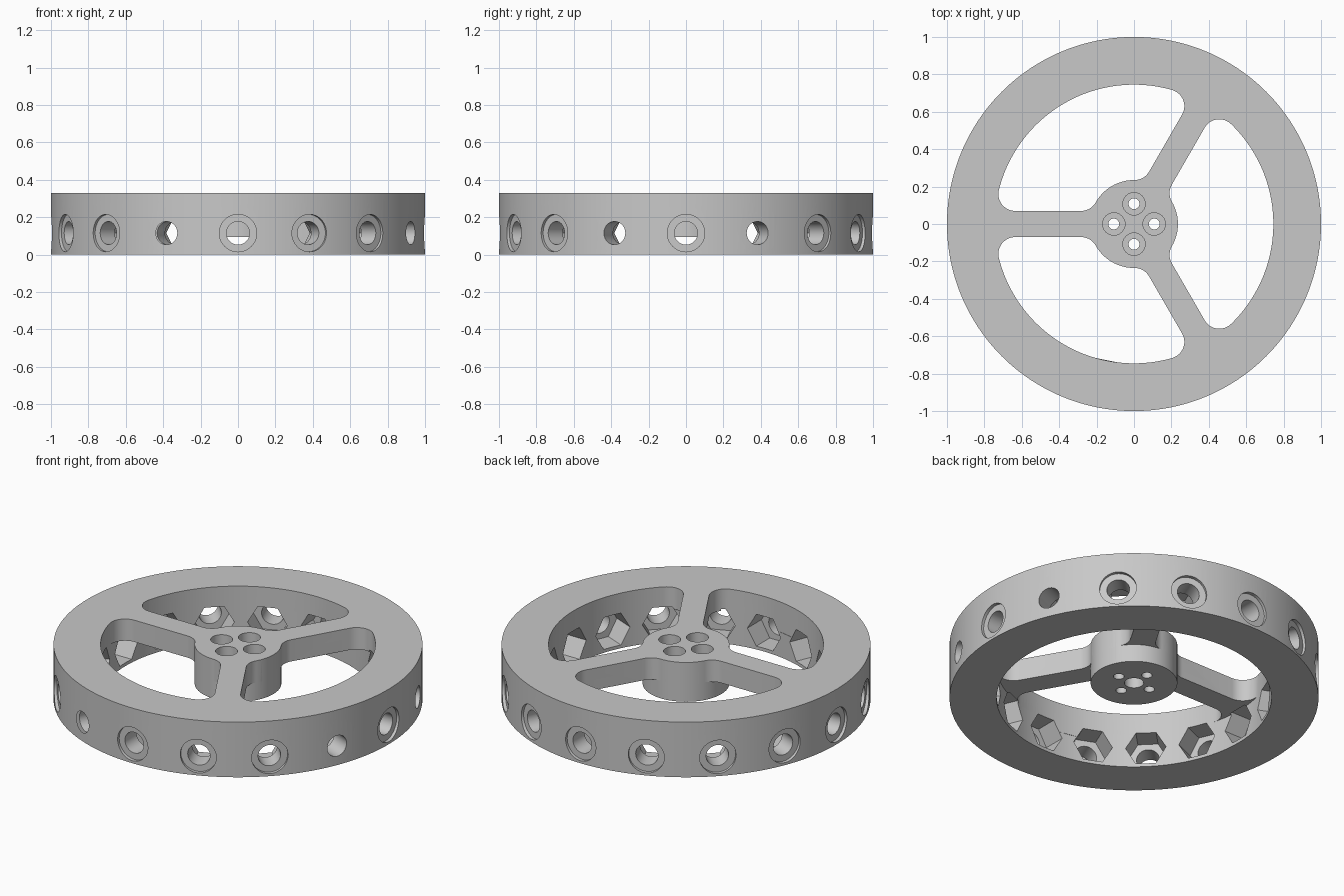
import bpy, bmesh, math
from math import cos, sin, pi, sqrt, atan2, radians
from mathutils import Matrix, Vector

if "Cube" in bpy.data.objects:
    bpy.data.objects.remove(bpy.data.objects["Cube"])

SEG = 192                 # facets of the big circles
STEP = 2 * pi / SEG
HUB_R, RIM_IN, SPOKE_HALF, FILLET = 0.235, 0.745, 0.07, 0.09
TOP, SPOKE_Z, HUB_Z, BOLT_Z = 0.33, 0.20, 0.095, 0.115

grey = bpy.data.materials.new("plain grey")
grey.diffuse_color = (0.58, 0.58, 0.58, 1)
grey.use_nodes = True
grey.node_tree.nodes["Principled BSDF"].inputs["Base Color"].default_value = grey.diffuse_color


def make_object(name, bm):
    bmesh.ops.recalc_face_normals(bm, faces=bm.faces)
    me = bpy.data.meshes.new(name)
    bm.to_mesh(me)
    bm.free()
    me.materials.append(grey)
    ob = bpy.data.objects.new(name, me)
    bpy.context.collection.objects.link(ob)
    return ob


def prism(bm, pts, z0, z1, mat=Matrix()):
    """Closed prism over a 2D outline, placed by a matrix."""
    lo = [bm.verts.new(mat @ Vector((x, y, z0))) for x, y in pts]
    hi = [bm.verts.new(mat @ Vector((x, y, z1))) for x, y in pts]
    bm.faces.new(lo[::-1])
    bm.faces.new(hi)
    n = len(pts)
    for i in range(n):
        j = (i + 1) % n
        bm.faces.new((lo[i], lo[j], hi[j], hi[i]))


def ngon(r, n, cx=0, cy=0):
    return [(cx + r * cos(2 * pi * i / n), cy + r * sin(2 * pi * i / n)) for i in range(n)]


def cut(body, bm, name):
    """Subtract a set of cutters from the body and discard them."""
    cutter = make_object(name, bm)
    cutter.hide_render = True
    mod = body.modifiers.new(name, 'BOOLEAN')
    mod.operation, mod.solver, mod.object = 'DIFFERENCE', 'EXACT', cutter
    bpy.context.view_layer.objects.active = body
    bpy.ops.object.modifier_apply(modifier=mod.name)
    bpy.data.objects.remove(cutter, do_unlink=True)


# turned wheel body: hub, web and rim in one profile
profile = [(HUB_R, HUB_Z), (HUB_R, SPOKE_Z), (RIM_IN, SPOKE_Z), (RIM_IN, 0), (1, 0), (1, TOP)]
bm = bmesh.new()
rings = [[bm.verts.new((r * cos(i * STEP), r * sin(i * STEP), z)) for i in range(SEG)]
         for r, z in profile]
for a, b in zip(rings, rings[1:]):
    for i in range(SEG):
        j = (i + 1) % SEG
        bm.faces.new((a[i], a[j], b[j], b[i]))
bm.faces.new(rings[0])
bm.faces.new(rings[-1])
wheel = make_object("wheel", bm)


# three windows that leave the filleted spokes
def arc(cx, cy, r, a0, a1, n=12):
    return [(cx + r * cos(a0 + (a1 - a0) * i / n), cy + r * sin(a0 + (a1 - a0) * i / n))
            for i in range(n + 1)]


def circle_steps(r, a0):
    """Points on a big circle between angle a0 and 60 degrees, on its facet corners."""
    first = int(a0 / STEP) + 1
    return [(r * cos(k * STEP), r * sin(k * STEP)) for k in range(first, SEG // 6 + 1)]


cy = SPOKE_HALF + FILLET
hx = sqrt((HUB_R + FILLET) ** 2 - cy ** 2)
rx = sqrt((RIM_IN - FILLET) ** 2 - cy ** 2)
ah, ar = atan2(cy, hx), atan2(cy, rx)
half = (circle_steps(HUB_R, ah)[::-1]
        + arc(hx, cy, FILLET, ah + pi, 1.5 * pi)
        + arc(rx, cy, FILLET, -pi / 2, ar)
        + circle_steps(RIM_IN, ar))
c, s = cos(2 * pi / 3), sin(2 * pi / 3)
mirrored = [(x * c + y * s, x * s - y * c) for x, y in half]
outline = half + mirrored[::-1][1:-1]
bm = bmesh.new()
for k in range(3):
    prism(bm, outline, 0.15, 0.4, Matrix.Rotation(radians(120 * k - 60), 4, 'Z'))
cut(wheel, bm, "window_cutter")


# sixteen radial bolt holes: outer recess, bore, inner hexagon pocket
def radial_cut(r, sides, start, end, name):
    bm = bmesh.new()
    # local x -> tangent, local y -> up, local z -> outward
    base = Matrix(((0, 0, 1, 0), (1, 0, 0, 0), (0, 1, 0, BOLT_Z), (0, 0, 0, 1)))
    for k in range(16):
        prism(bm, ngon(r, sides), start, end, Matrix.Rotation(k * pi / 8, 4, 'Z') @ base)
    cut(wheel, bm, name)


radial_cut(0.10, 48, 0.98, 1.1, "recess_cutter")
radial_cut(0.11, 6, 0.73, 0.87, "hexagon_cutter")
radial_cut(0.062, 40, 0.80, 1.05, "bore_cutter")

# hub: four counterbored screw holes and a blind shaft hole from below
for r, z0, z1, name in ((0.06, 0.215, 0.4, "screw_head_cutter"), (0.029, 0.0, 0.3, "screw_cutter")):
    bm = bmesh.new()
    for x, y in ((0.108, 0), (0, 0.108), (-0.108, 0), (0, -0.108)):
        prism(bm, ngon(r, 32, x, y), z0, z1)
    cut(wheel, bm, name)
bm = bmesh.new()
prism(bm, ngon(0.053, 40), 0.0, 0.2)
cut(wheel, bm, "shaft_cutter")

# smooth round walls, sharp edges
bpy.ops.object.select_all(action='DESELECT')
wheel.select_set(True)
bpy.context.view_layer.objects.active = wheel
bpy.ops.object.shade_smooth_by_angle(angle=radians(25))
